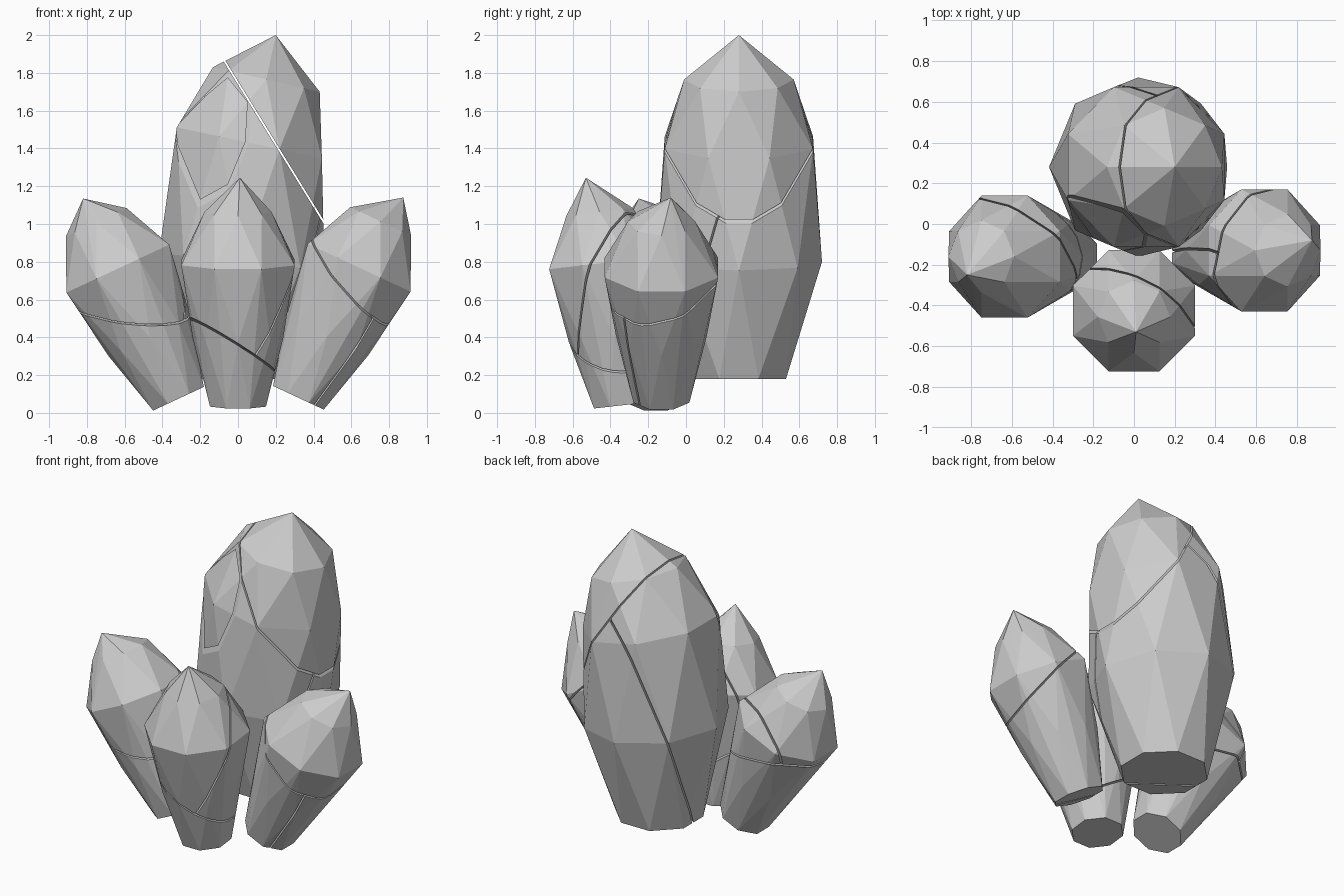
import bpy, bmesh
from math import sin, cos, pi, radians
from mathutils import Vector, Matrix

if "Cube" in bpy.data.objects:
    bpy.data.objects.remove(bpy.data.objects["Cube"])

SIDES = 8
GAP = 0.005  # half width of a crack


def ring(centre, radius, tilt_x, tilt_y, half_step):
    """Octagon of points around a tilted axis."""
    rot = Matrix.Rotation(radians(tilt_y), 3, 'Y') @ Matrix.Rotation(radians(tilt_x), 3, 'X')
    pts = []
    for i in range(SIDES):
        a = 2 * pi * (i + 0.5 * half_step) / SIDES
        pts.append(Vector(centre) + rot @ Vector((radius * cos(a), radius * sin(a), 0)))
    return pts


def hull(points):
    bm = bmesh.new()
    for p in points:
        bm.verts.new(p)
    res = bmesh.ops.convex_hull(bm, input=bm.verts[:])
    junk = {g for g in res['geom_interior'] + res['geom_unused'] if isinstance(g, bmesh.types.BMVert)}
    bmesh.ops.delete(bm, geom=list(junk), context='VERTS')
    return bm


def half(points, co, no):
    """Points of the part of a convex chunk lying behind a plane."""
    bm = hull(points)
    bmesh.ops.bisect_plane(bm, geom=bm.verts[:] + bm.edges[:] + bm.faces[:],
                           plane_co=co - no * GAP, plane_no=no, clear_outer=True)
    pts = [v.co.copy() for v in bm.verts]
    bm.free()
    return pts


def crystal(name, points, cuts, core):
    """Split a faceted crystal along crack planes; the chunk holding core is split further."""
    rest, chunks, core = points, [], Vector(core)
    for tri in cuts:
        a, b, c = map(Vector, tri)
        no = (b - a).cross(c - a).normalized()
        if (core - a).dot(no) > 0:
            no = -no
        chunks.append(half(rest, a, -no))
        rest = half(rest, a, no)
    chunks.append(rest)
    for i, pts in enumerate(chunks):
        if len(pts) < 4:
            continue
        bm = hull(pts)
        bmesh.ops.dissolve_limit(bm, angle_limit=radians(0.5), verts=bm.verts[:], edges=bm.edges[:])
        bmesh.ops.recalc_face_normals(bm, faces=bm.faces[:])
        me = bpy.data.meshes.new(f"{name}_chunk_{i + 1}")
        bm.to_mesh(me)
        bm.free()
        bpy.context.collection.objects.link(bpy.data.objects.new(me.name, me))


def small_points(base, tilt_x, tilt_y, tip):
    """Shared profile of the three small crystals: (height, radius, half step)."""
    rot = Matrix.Rotation(radians(tilt_y), 3, 'Y') @ Matrix.Rotation(radians(tilt_x), 3, 'X')
    pts = [Vector(tip)]
    for h, r, s in [(0, 0.16, 1), (0.36, 0.24, 0), (0.76, 0.325, 1), (1.03, 0.178, 0)]:
        pts += ring(Vector(base) + rot @ Vector((0, 0, h)), r, tilt_x, tilt_y, s)
    return pts


# Large rear crystal
big = [Vector((0.2, 0.28, 2.0))]
for x, z, r, tilt, s in [(0, 0.18, 0.27, 0, 1), (0.02, 0.8, 0.44, 6, 0),
                         (0.06, 1.43, 0.425, 12, 1), (0.15, 1.765, 0.29, 13, 0)]:
    big += ring((x, 0.28, z), r, 0, tilt, s)
crystal("large_crystal", big, [
    [(-0.07, 0.28, 1.86), (0.46, 0.28, 1.0), (-0.07, 0, 1.86)],
    [(0.12, 0.6, 1.5), (-0.27, 0.3, 0.18), (0.44, 0.14, 0.98)],
    [(-0.33, 0.13, 1.48), (-0.06, 0.06, 1.76), (-0.2, -0.04, 1.2)],
], (-0.25, 0.05, 0.9))

# Front crystal
crystal("front_crystal", small_points((0, -0.34, 0.04), 6.5, 0, (0.01, -0.53, 1.245)), [
    [(-0.26, -0.42, 0.5), (0, -0.59, 0.36), (0.22, -0.34, 0.2)],
    [(0.14, -0.57, 0.38), (0.3, -0.52, 0.75), (0.15, -0.33, 1.05)],
], (0, -0.5, 0.7))

# Left crystal
crystal("left_crystal", small_points((-0.315, -0.16, 0.075), 0, -25, (-0.82, -0.25, 1.135)), [
    [(-0.86, -0.16, 0.56), (-0.5, -0.4, 0.47), (-0.28, -0.2, 0.51)],
    [(-0.78, 0.11, 0.66), (-0.4, -0.05, 0.9), (-0.29, -0.25, 0.55)],
], (-0.65, -0.25, 0.75))

# Right crystal
crystal("right_crystal", small_points((0.32, -0.13, 0.08), 0, 25, (0.875, -0.08, 1.14)), [
    [(0.72, -0.33, 0.5), (0.81, -0.1, 0.49), (0.43, -0.1, 0.93)],
    [(0.72, -0.33, 0.5), (0.4, -0.24, 0.06), (0.22, -0.15, 0.14)],
], (0.4, -0.1, 0.4))
